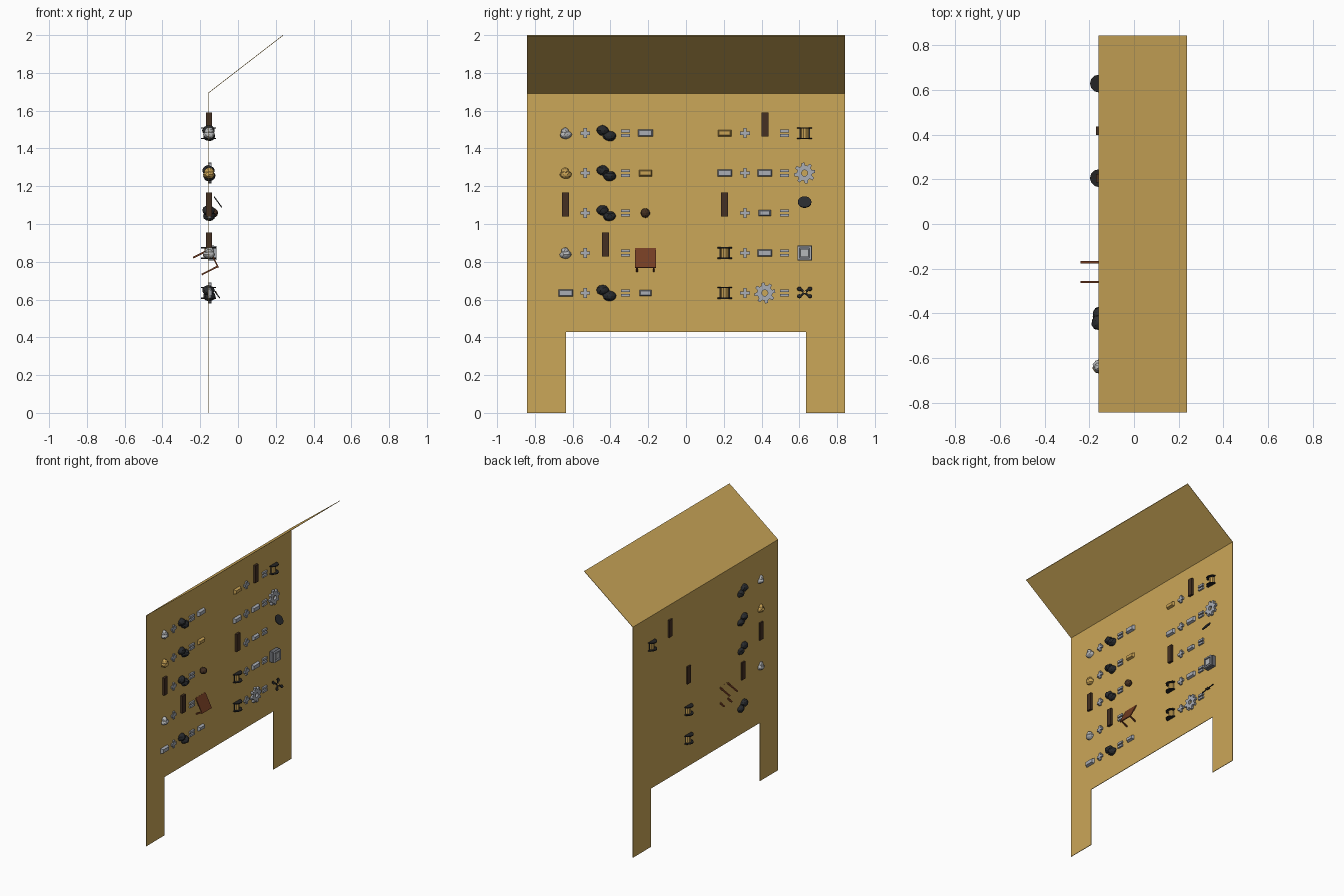
import bpy, bmesh, math, random
from mathutils import Matrix, Vector

if "Cube" in bpy.data.objects:
    bpy.data.objects.remove(bpy.data.objects["Cube"])

random.seed(4)
BX = -0.157            # plane of the board
FRONT = BX + 0.002     # its display side


def material(name, r, g, b):
    m = bpy.data.materials.new(name)
    m.diffuse_color = (r, g, b, 1)
    m.use_nodes = True
    m.node_tree.nodes["Principled BSDF"].inputs["Base Color"].default_value = m.diffuse_color
    return m


TAN = material("tan board", 0.60, 0.385, 0.098)
STEEL = material("steel grey", 0.40, 0.42, 0.46)
STONE = material("pale ore", 0.47, 0.48, 0.49)
GOLD = material("gold", 0.58, 0.36, 0.09)
COAL = material("coal", 0.022, 0.024, 0.027)
WOOD = material("dark wood", 0.058, 0.03, 0.016)
TABLE = material("red wood", 0.17, 0.045, 0.016)
BLACK = material("black iron", 0.018, 0.018, 0.018)
DARK = material("dark steel", 0.16, 0.17, 0.19)


def finish(name, bm, mat, matrix=None):
    if matrix is not None:
        bm.transform(matrix)
    bmesh.ops.recalc_face_normals(bm, faces=bm.faces)
    me = bpy.data.meshes.new(name)
    bm.to_mesh(me)
    bm.free()
    me.materials.append(mat)
    ob = bpy.data.objects.new(name, me)
    bpy.context.collection.objects.link(ob)
    return ob


def add_box(bm, c, s):
    bmesh.ops.create_cube(bm, size=1, matrix=Matrix.Translation(c) @ Matrix.Diagonal((*s, 1)))


def boxes(name, mat, parts, matrix=None):
    bm = bmesh.new()
    for c, s in parts:
        add_box(bm, c, s)
    return finish(name, bm, mat, matrix)


def cylinder(name, mat, c, r, h, sides, matrix=None):
    bm = bmesh.new()
    bmesh.ops.create_cone(bm, cap_ends=True, segments=sides, radius1=r, radius2=r, depth=h,
                          matrix=Matrix.Translation(c))
    return finish(name, bm, mat, matrix)


def sheet(name, pts, push):
    """Flat outline extruded by a vector."""
    bm = bmesh.new()
    f = bm.faces.new([bm.verts.new(p) for p in pts])
    g = bmesh.ops.extrude_face_region(bm, geom=[f])
    bmesh.ops.translate(bm, vec=push, verts=[v for v in g["geom"] if isinstance(v, bmesh.types.BMVert)])
    return finish(name, bm, TAN)


def lumps(name, mat, parts, rough):
    """Jittered faceted stones: (centre, radii)."""
    bm = bmesh.new()
    for c, r in parts:
        new = bmesh.ops.create_icosphere(bm, subdivisions=2, radius=1)["verts"]
        for v in new:
            k = 1 - random.random() * rough
            v.co = Vector(c) + Vector([v.co[i] * r[i] * k for i in range(3)])
    return finish(name, bm, mat)


# ---- icons, each placed at (y, z) on the board ----
def ore(y, z, mat=STONE):
    lumps("ore_chunk", mat, [((BX + 0.004, y, z - 0.008), (0.034, 0.034, 0.024)),
                             ((BX + 0.004, y - 0.003, z + 0.008), (0.028, 0.022, 0.024))], 0.15)


def gold_ore(y, z):
    ore(y, z, GOLD)


def coal(y, z):
    lumps("coal_lump", COAL, [((BX, y - 0.014, z + 0.014), (0.036, 0.036, 0.029)),
                              ((BX + 0.005, y + 0.022, z - 0.016), (0.036, 0.038, 0.029))], 0.13)


def ingot(y, z, mat=STEEL, w=0.078, h=0.038):
    bm = bmesh.new()
    add_box(bm, (FRONT + 0.009, y, z), (0.018, w, h))
    for v in bm.verts:
        if v.co.x > FRONT + 0.01:
            v.co.y += math.copysign(0.006, y - v.co.y)
            v.co.z += math.copysign(0.006, z - v.co.z)
    finish("ingot", bm, mat)


def gold_ingot(y, z):
    ingot(y, z, GOLD, 0.07, 0.034)


def small_ingot(y, z):
    ingot(y, z, STEEL, 0.064, 0.032)


def plank(y, z):
    boxes("plank", WOOD, [((BX + 0.003, y, z + 0.045), (0.032, 0.037, 0.127))])


def spool(y, z):
    for s in (-1, 1):
        cylinder("spool_flange", BLACK, (BX, y, z + s * 0.028), 0.04, 0.006, 12)
    cylinder("spool_core", GOLD, (BX, y, z), 0.022, 0.052, 10)
    boxes("spool_posts", BLACK, [((BX, y + s * 0.025, z), (0.008, 0.005, 0.054)) for s in (-1, 1)])


def gear(y, z):
    bm = bmesh.new()
    outline = []
    for i in range(8):
        for r, da in ((0.041, -14), (0.056, -8), (0.056, 8), (0.041, 14)):
            a = math.radians(i * 45 + 10 + da)
            outline.append((r, a))
    rings = []
    for x in (FRONT, FRONT + 0.016):
        for hole in (False, True):
            rings.append([bm.verts.new((x, y + (0.016 if hole else r) * math.cos(a),
                                        z + (0.016 if hole else r) * math.sin(a))) for r, a in outline])
    n = len(outline)
    for p, q in ((0, 1), (1, 3), (3, 2), (2, 0)):
        for i in range(n):
            j = (i + 1) % n
            bm.faces.new((rings[p][i], rings[p][j], rings[q][j], rings[q][i]))
    finish("gear", bm, STEEL)


def tilted(x, y, z, deg):
    return Matrix.Translation((x, y, z)) @ Matrix.Rotation(math.radians(deg), 4, "Y")


def ball(y, z):
    lumps("charcoal_ball", WOOD, [((BX + 0.027, y, z), (0.026, 0.026, 0.026))], 0.05)


def disc(y, z):
    cylinder("dark_disc", COAL, (0, 0, 0), 0.036, 0.006, 14, tilted(-0.106, y, z + 0.058, 54))


def table(y, z):
    m = tilted(-0.13, y, 0.82, 63)
    boxes("table_top", TABLE, [((0, 0, 0), (0.115, 0.111, 0.007))], m)
    boxes("table_legs", TABLE, [((sx * 0.05, sy * 0.044, -0.048), (0.009, 0.009, 0.094))
                                for sx in (-1, 1) for sy in (-1, 1)], m)


def button(y, z):
    boxes("panel_back", DARK, [((FRONT + 0.014, y, z), (0.028, 0.078, 0.078))])
    # raised rim and sunken-looking centre
    boxes("panel_rim", STEEL, [((FRONT + 0.032, y + s * 0.032, z), (0.016, 0.01, 0.074)) for s in (-1, 1)]
          + [((FRONT + 0.032, y, z + s * 0.032), (0.016, 0.054, 0.01)) for s in (-1, 1)])
    boxes("panel_centre", STONE, [((FRONT + 0.031, y, z), (0.012, 0.042, 0.042))])


def cross(y, z):
    m = tilted(-0.118, y, z + 0.002, 54)
    for a in (45, 135):
        boxes("cross_arm", BLACK, [((0, 0, 0), (0.08, 0.01, 0.006))], m @ Matrix.Rotation(math.radians(a), 4, "Z"))
    for sx in (-1, 1):
        for sy in (-1, 1):
            cylinder("cross_tip", BLACK, (sx * 0.024, sy * 0.028, 0), 0.012, 0.006, 8, m)
    boxes("cross_hub", GOLD, [((0, 0, 0.001), (0.013, 0.013, 0.008))], m)


def plus(y, z):
    boxes("plus_sign", STEEL, [((FRONT + 0.006, y, z), (0.012, 0.052, 0.017)),
                               ((FRONT + 0.006, y, z + 0.0175), (0.012, 0.017, 0.018)),
                               ((FRONT + 0.006, y, z - 0.0175), (0.012, 0.017, 0.018))])


def equals(y, z):
    boxes("equals_sign", STEEL, [((FRONT + 0.006, y, z + s * 0.012), (0.012, 0.048, 0.015)) for s in (-1, 1)])


# ---- board with two feet, and sloping roof ----
W, T = 0.843, 0.634
sheet("board", [(BX - 0.002, y, z) for y, z in ((-W, 0), (-T, 0), (-T, 0.428), (T, 0.428),
      (T, 0), (W, 0), (W, 1.692), (-W, 1.692))], (0.004, 0, 0))
sheet("roof", [(BX - 0.002, -W, 1.69), (0.237, -W, 1.996), (0.237, -W, 2.0), (BX - 0.002, -W, 1.694)], (0, 2 * W, 0))

# ---- rows of icons ----
left = [(ore, coal, ingot), (gold_ore, coal, gold_ingot), (plank, coal, ball),
        (ore, plank, table), (ingot, coal, small_ingot)]
right = [(gold_ingot, plank, spool), (ingot, ingot, gear), (plank, small_ingot, disc),
         (spool, ingot, button), (spool, gear, cross)]
for rows, cols in ((left, (-0.637, -0.533, -0.427, -0.321, -0.215)), (right, (0.205, 0.312, 0.417, 0.522, 0.628))):
    for i, (a, b, c) in enumerate(rows):
        z = 1.481 - i * 0.2115
        for icon, y in zip((a, plus, b, equals, c), cols):
            icon(y, z)
